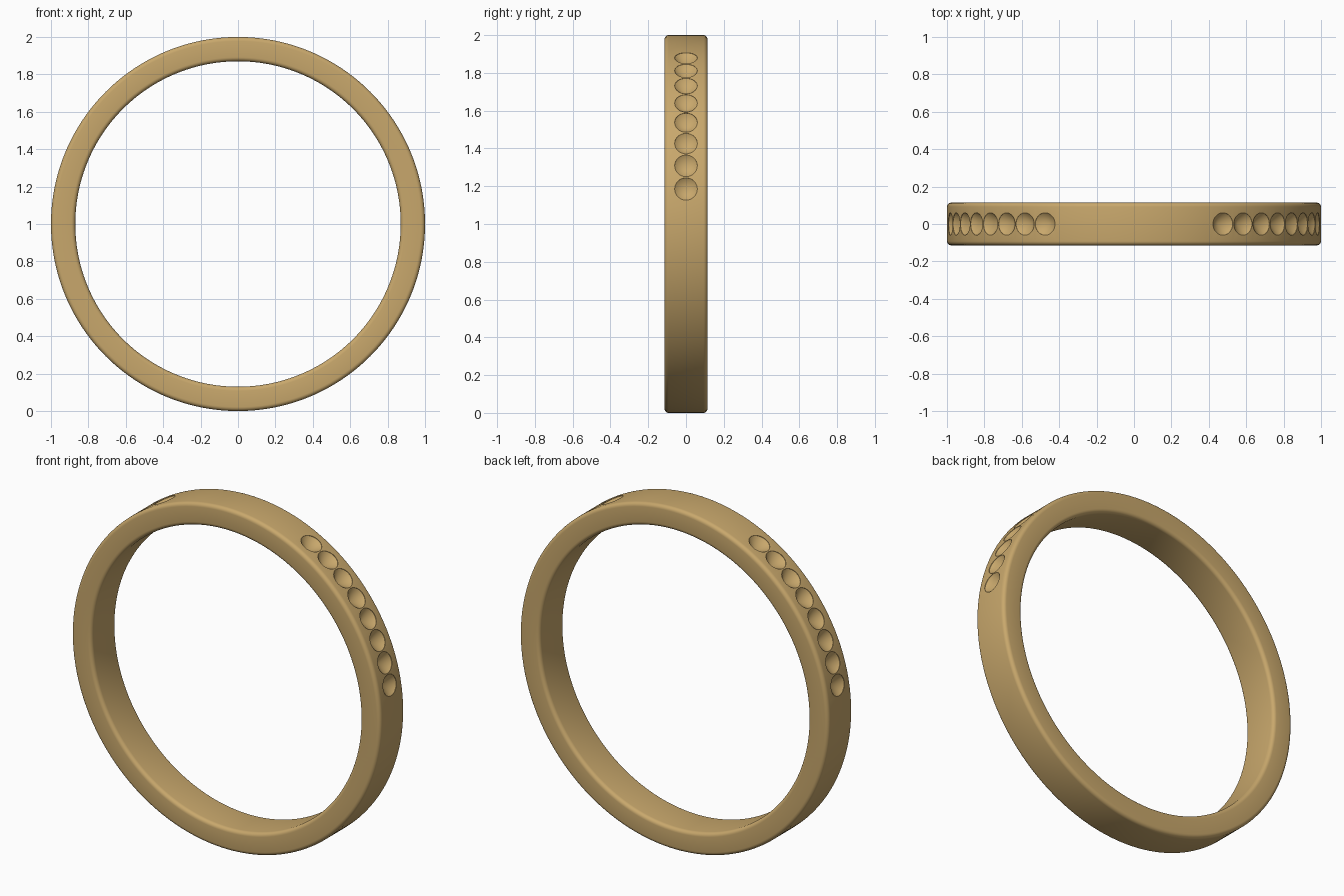
import bpy, bmesh, math
from mathutils import Matrix, Vector

if "Cube" in bpy.data.objects:
    bpy.data.objects.remove(bpy.data.objects["Cube"])

R_OUT, R_IN, HALF_W, FILLET = 1.0, 0.87, 0.114, 0.022
SEGS = 192
CENTRE = Vector((0, 0, 1))


def make_object(name, bm):
    bmesh.ops.recalc_face_normals(bm, faces=bm.faces)
    mesh = bpy.data.meshes.new(name)
    bm.to_mesh(mesh)
    bm.free()
    ob = bpy.data.objects.new(name, mesh)
    bpy.context.collection.objects.link(ob)
    return ob


def loft(bm, rings):
    for a, b in zip(rings, rings[1:]):
        n = len(a)
        for i in range(n):
            bm.faces.new((a[i], a[(i + 1) % n], b[(i + 1) % n], b[i]))


# Band: rounded rectangle section swept round the y axis
section = []
corners = [(R_OUT, 1, 0), (R_IN, 1, 90), (R_IN, -1, 180), (R_OUT, -1, 270)]
for r, side, start in corners:
    cr = r - FILLET if r == R_OUT else r + FILLET
    cy = side * (HALF_W - FILLET)
    for k in range(6):
        a = math.radians(start + 18 * k)
        section.append((cr + FILLET * math.cos(a), cy + FILLET * math.sin(a)))

bm = bmesh.new()
rings = []
for i in range(SEGS):
    t = 2 * math.pi * i / SEGS
    rings.append([bm.verts.new(CENTRE + Vector((r * math.cos(t), y, r * math.sin(t))))
                  for r, y in section])
loft(bm, rings + rings[:1])
band = make_object("ring_band", bm)

# Conical stone seats, eight on each shoulder
bm = bmesh.new()
for side in (1, -1):
    for k in range(8):
        ang = math.radians(10.7 + 7.27 * k)
        if side < 0:
            ang = math.pi - ang
        place = Matrix.Translation(CENTRE) @ Matrix.Rotation(-ang, 4, 'Y')
        loops = []
        for x, r in ((0.997, 0.06), (1.02, 0.06)):
            loops.append([bm.verts.new(place @ Vector((x, r * math.cos(a), r * math.sin(a))))
                          for a in (2 * math.pi * j / 40 for j in range(40))])
        loft(bm, loops)
        bm.faces.new(loops[1])
        tip = bm.verts.new(place @ Vector((0.947, 0, 0)))
        for j in range(40):
            bm.faces.new((tip, loops[0][j], loops[0][(j + 1) % 40]))
cutter = make_object("seat_cutter", bm)
cutter.hide_render = True

cut = band.modifiers.new("seats", 'BOOLEAN')
cut.operation, cut.solver, cut.object = 'DIFFERENCE', 'EXACT', cutter
bpy.context.view_layer.objects.active = band
band.select_set(True)
cutter.select_set(False)
bpy.ops.object.modifier_apply(modifier=cut.name)
bpy.data.objects.remove(cutter)
bpy.ops.object.shade_smooth_by_angle(angle=math.radians(30))

# Gold
gold = bpy.data.materials.new("gold")
gold.diffuse_color = (0.58, 0.39, 0.15, 1)
gold.use_nodes = True
gold.node_tree.nodes["Principled BSDF"].inputs["Base Color"].default_value = gold.diffuse_color
band.data.materials.clear()
band.data.materials.append(gold)
